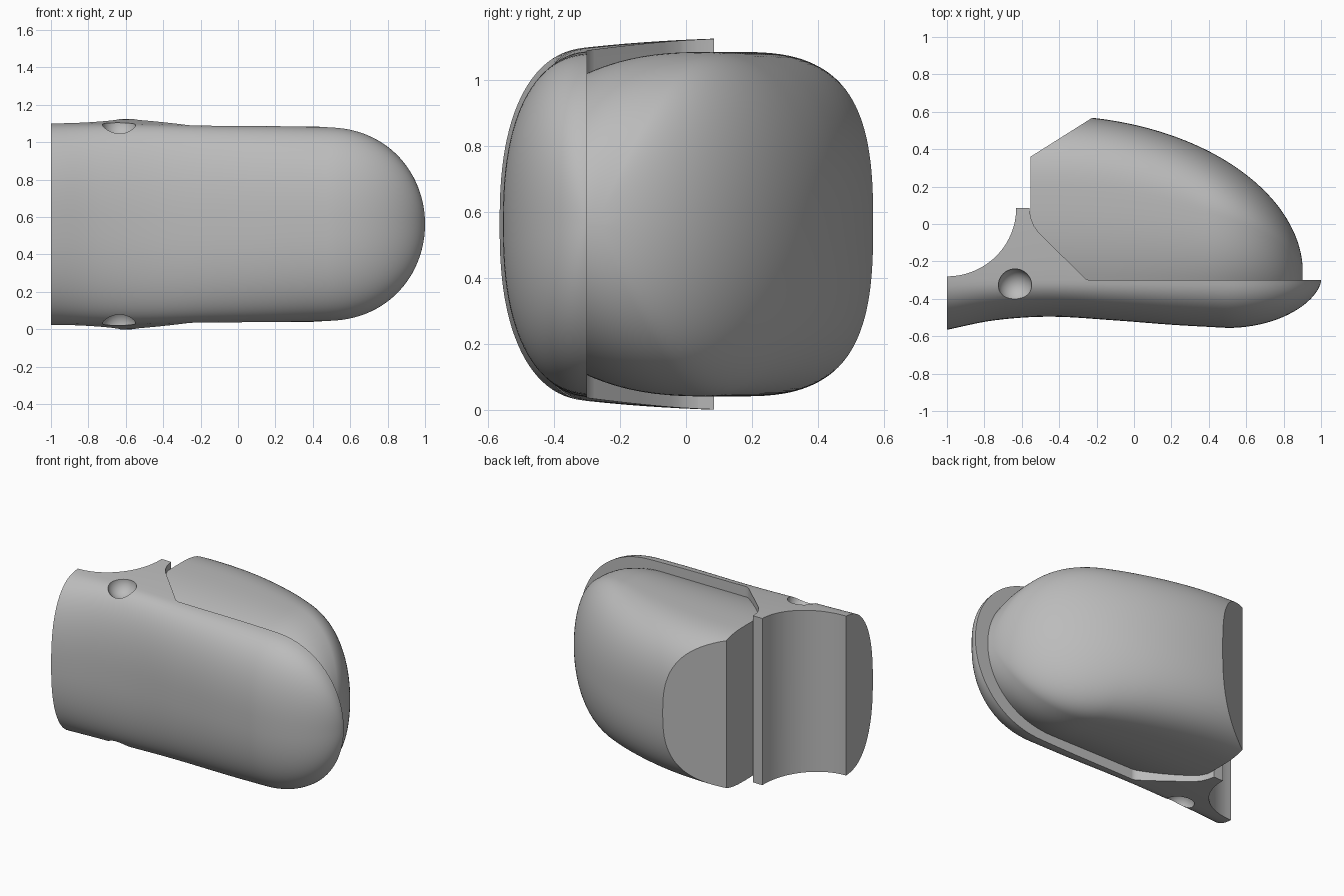
import bpy, bmesh, math

if "Cube" in bpy.data.objects:
    bpy.data.objects.remove(bpy.data.objects["Cube"])

MID = 0.5625   # height of the horizontal symmetry plane
RIM = -0.3     # plane where shell and body meet

grey = bpy.data.materials.new("plain grey")
grey.use_nodes = True
grey.diffuse_color = (0.5, 0.5, 0.5, 1)
grey.node_tree.nodes["Principled BSDF"].inputs["Base Color"].default_value = (0.5, 0.5, 0.5, 1)


def table(points, x):
    """Smooth interpolation through (x, value) points."""
    x = min(max(x, points[0][0]), points[-1][0])
    last = len(points) - 1

    def slope(i):
        a, b = points[max(i - 1, 0)], points[min(i + 1, last)]
        return (b[1] - a[1]) / (b[0] - a[0])
    for i in range(last):
        (x0, v0), (x1, v1) = points[i], points[i + 1]
        if x <= x1:
            w = x1 - x0
            t = (x - x0) / w
            s = t * t * (3 - 2 * t)
            return (v0 + (v1 - v0) * s + w * slope(i) * t * (1 - t) ** 2
                    - w * slope(i + 1) * t * t * (1 - t))


def end_round(x, start, end, power, exponent):
    t = min(max((x - start) / (end - start), 0), 1)
    return max(1 - t ** power, 0) ** exponent


def make_object(name, bm):
    bmesh.ops.recalc_face_normals(bm, faces=bm.faces)
    mesh = bpy.data.meshes.new(name)
    bm.to_mesh(mesh)
    bm.free()
    mesh.materials.append(grey)
    obj = bpy.data.objects.new(name, mesh)
    bpy.context.collection.objects.link(obj)
    return obj


def loft(name, section, start, end, steps=72):
    """Skin the upper half sections and their mirror images along x."""
    bm = bmesh.new()
    rings = []
    for i in range(steps + 1):
        x = start + (end - start) * math.sin(math.pi / 2 * i / steps)
        half = section(x)
        loop = half + [(y, -z) for y, z in reversed(half) if z > 1e-6]
        rings.append([bm.verts.new((x, y, MID + z)) for y, z in loop])
    n = len(rings[0])
    for a, b in zip(rings, rings[1:]):
        for j in range(n):
            k = (j + 1) % n
            bm.faces.new((a[j], a[k], b[k], b[j]))
    bm.faces.new(rings[0])
    bm.faces.new(rings[-1])
    return make_object(name, bm)


def prism(name, outline):
    bm = bmesh.new()
    face = bm.faces.new([bm.verts.new((x, y, -1)) for x, y in outline])
    out = bmesh.ops.extrude_face_region(bm, geom=[face])
    for v in out["geom"]:
        if isinstance(v, bmesh.types.BMVert):
            v.co.z = 2
    return make_object(name, bm)


def cut(obj, cutter, operation):
    mod = obj.modifiers.new("cut", "BOOLEAN")
    mod.operation, mod.solver, mod.object = operation, "EXACT", cutter
    bpy.ops.object.select_all(action="DESELECT")
    bpy.context.view_layer.objects.active = obj
    obj.select_set(True)
    bpy.ops.object.modifier_apply(modifier=mod.name)
    bpy.data.objects.remove(cutter)


def finish(obj):
    bpy.ops.object.select_all(action="DESELECT")
    bpy.context.view_layer.objects.active = obj
    obj.select_set(True)
    bpy.ops.object.shade_smooth_by_angle(angle=math.radians(28))


# Front shell: bulged front with flanks that flare towards the back
DEPTH = [(-1, 0.265), (-0.75, 0.215), (-0.45, 0.195), (-0.1, 0.215), (0.2, 0.238), (0.5, 0.255)]
HEIGHT = [(-1, 0.536), (-0.6, 0.535), (-0.2, 0.526), (0.2, 0.523), (0.5, 0.517)]


def shell_section(x):
    d = table(DEPTH, x) * end_round(x, 0.5, 1, 2, 0.6) + 0.0005
    h = table(HEIGHT, x) * end_round(x, 0.46, 1, 2.2, 0.5) + 0.0005
    pts = []
    for i in range(25):
        a = math.pi / 2 * i / 24
        drop = d * max(math.cos(a), 0) ** 0.82
        pts.append((RIM - drop, h * math.sin(a) ** 0.82 * (1 - 0.2 * drop)))
    for i in range(1, 9):
        u = 0.45 * i / 8
        pts.append((RIM + u, h * (1 + 0.2 * u - 0.176 * u * u)))
    return pts


shell = loft("front_shell", shell_section, -1.0, 1.0)
outline = [(-1.1, -0.8), (-1.1, -0.28)]
for i in range(25):     # concave scoop at the hinge end
    a = math.pi / 2 * i / 24
    outline.append((-1 + 0.37 * math.sin(a), 0.085 - 0.365 * math.cos(a)))
outline += [(-0.56, 0.085), (-0.552, 0.035), (-0.535, -0.01), (-0.51, -0.045),
            (-0.26, -0.292), (-0.24, RIM), (1.1, RIM), (1.1, -0.8)]
cut(shell, prism("plan_cutter", outline), "INTERSECT")

# Round dimples above and below
for side in (-1, 1):
    bm = bmesh.new()
    bmesh.ops.create_uvsphere(bm, u_segments=40, v_segments=24, radius=0.09)
    for v in bm.verts:
        v.co.x -= 0.636
        v.co.y -= 0.33
        v.co.z += MID + side * 0.54
    cut(shell, make_object("dimple_cutter", bm), "DIFFERENCE")
finish(shell)


# Rear body: rounded pod tucked inside the shell rim, rounder towards its tip
SQUARENESS = [(-0.62, 2.8), (-0.2, 2.75), (0.2, 2.45), (0.5, 2.15), (0.9, 2)]


def body_section(x):
    back = -0.25 + 0.83 * end_round(x, -0.45, 0.902, 2, 0.52)
    h = 0.522 * end_round(x, 0.38, 0.902, 2.2, 0.5) + 0.0005
    power = 2 / table(SQUARENESS, x)
    front = RIM - 0.02
    yc = RIM + 0.52 * (back - RIM)
    pts = []
    for i in range(10):
        u = 1 - i / 10
        pts.append((yc + (front - yc) * u, h * (1 - 0.14 * u ** 2.5)))
    for i in range(33):
        a = math.pi / 2 * (1 - i / 32)
        c, s = max(math.cos(a), 0), max(math.sin(a), 0)
        pts.append((yc + (back - yc) * c ** power, h * s ** power))
    return pts


body = loft("rear_body", body_section, -0.62, 0.902)
cut(body, prism("plan_cutter", [(-0.553, -0.5), (-0.553, 0.36), (-0.22, 0.57),
                                (0.2, 0.835), (1.1, 0.835), (1.1, -0.5)]), "INTERSECT")
finish(body)
